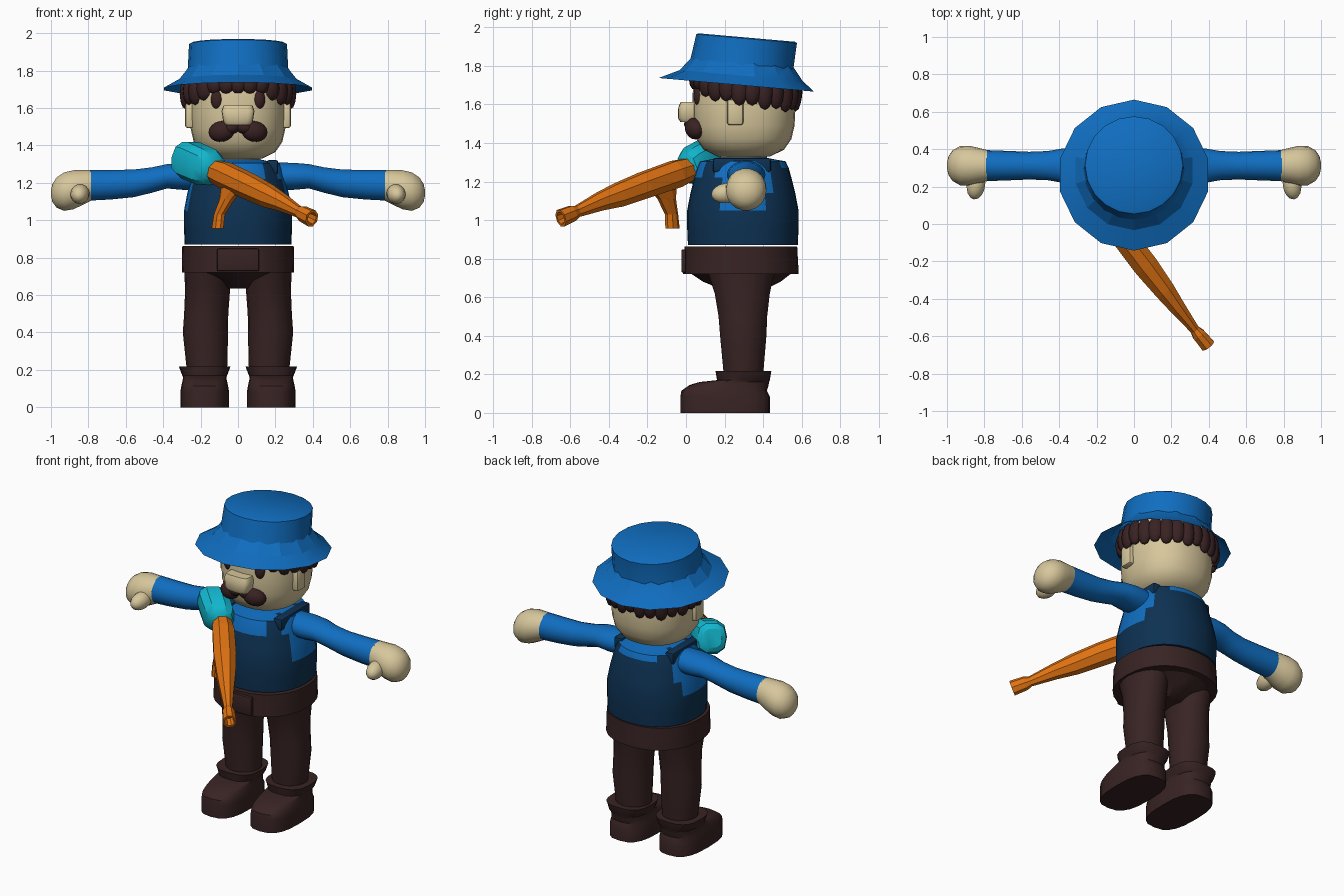
import bpy, bmesh, math
from mathutils import Vector, Matrix

if "Cube" in bpy.data.objects:
    bpy.data.objects.remove(bpy.data.objects["Cube"])

X, Y, Z = Vector((1, 0, 0)), Vector((0, 1, 0)), Vector((0, 0, 1))


def material(name, rgb):
    m = bpy.data.materials.new(name)
    m.diffuse_color = (*rgb, 1)
    m.use_nodes = True
    m.node_tree.nodes["Principled BSDF"].inputs["Base Color"].default_value = m.diffuse_color
    return m


BLUE = material("blue cloth", (0.005, 0.155, 0.53))
NAVY = material("navy vest", (0.004, 0.031, 0.085))
BROWN = material("dark brown leather", (0.040, 0.017, 0.017))
HAIR = material("dark brown hair", (0.042, 0.016, 0.017))
SKIN = material("skin", (0.68, 0.57, 0.33))
ORANGE = material("orange", (0.74, 0.17, 0.006))
CYAN = material("cyan", (0.006, 0.47, 0.62))


def finish(name, bm, mats, angle=35):
    bmesh.ops.recalc_face_normals(bm, faces=bm.faces)
    me = bpy.data.meshes.new(name)
    bm.to_mesh(me)
    bm.free()
    for m in mats:
        me.materials.append(m)
    ob = bpy.data.objects.new(name, me)
    bpy.context.collection.objects.link(ob)
    bpy.ops.object.select_all(action='DESELECT')
    ob.select_set(True)
    bpy.context.view_layer.objects.active = ob
    if angle:
        bpy.ops.object.shade_smooth_by_angle(angle=math.radians(angle))
    return ob


def loft(name, rings, mats, n=20, u=X, v=Y, power=2, caps=(True, True), rule=None, angle=35, phase=0):
    """Skin rings of (centre, radius along u, radius along v); power > 2 squares the section."""
    bm = bmesh.new()
    loops = []
    for c, ru, rv in rings:
        loop = []
        for i in range(n):
            a = 2 * math.pi * (i + phase) / n
            co, si = math.cos(a), math.sin(a)
            pu = math.copysign(abs(co) ** (2 / power), co)
            pv = math.copysign(abs(si) ** (2 / power), si)
            loop.append(bm.verts.new(Vector(c) + u * ru * pu + v * rv * pv))
        loops.append(loop)
    for a, b in zip(loops, loops[1:]):
        for i in range(n):
            bm.faces.new((a[i], a[(i + 1) % n], b[(i + 1) % n], b[i]))
    if caps[0]:
        bm.faces.new(loops[0][::-1])
    if caps[1]:
        bm.faces.new(loops[-1])
    if rule:
        for f in bm.faces:
            f.material_index = rule(f.calc_center_median())
    return finish(name, bm, mats, angle)


def ball(name, c, r, mat, rot=(0, 0, 0), segs=14, rings=9):
    bm = bmesh.new()
    m = Matrix.Translation(c)
    for a, ax in zip(rot, 'XYZ'):
        m = m @ Matrix.Rotation(math.radians(a), 4, ax)
    bmesh.ops.create_uvsphere(bm, u_segments=segs, v_segments=rings, radius=1,
                              matrix=m @ Matrix.Diagonal((*r, 1)))
    return finish(name, bm, [mat], 50)


def box(name, c, size, mat, bevel=0.0, taper=1.0):
    """Bevelled box whose top is scaled in x by taper."""
    bm = bmesh.new()
    bmesh.ops.create_cube(bm, size=1)
    for w in bm.verts:
        k = taper if w.co.z > 0 else 1
        w.co = Vector(c) + Vector((w.co.x * size[0] * k, w.co.y * size[1], w.co.z * size[2]))
    if bevel:
        bmesh.ops.bevel(bm, geom=bm.edges[:], offset=bevel, segments=2, affect='EDGES', profile=0.5)
    return finish(name, bm, [mat])


# Hat: flared brim and slightly tapered crown, tilted backwards
tilt = Matrix.Rotation(math.radians(-5), 3, 'X')
pivot = Vector((0, 0.29, 1.80))
tu, tv, tn = X, tilt @ Y, tilt @ Z


def hat_ring(r, h, back=0.0):
    return (pivot + tn * h + tv * back, r, r)


loft("hat_brim", [hat_ring(0.405, -0.10, -0.02), hat_ring(0.32, -0.05), hat_ring(0.265, 0.02)],
     [BLUE], 14, tu, tv, caps=(False, False), angle=20, phase=0.5)
loft("hat_crown", [hat_ring(0.275, -0.03), hat_ring(0.268, 0.02), hat_ring(0.262, 0.143, 0.012),
                   hat_ring(0.252, 0.149, 0.012)], [BLUE], 20, tu, tv, caps=(False, True))

# Head: rounded lathe with a flat chin
head = [(0.13, 1.33), (0.20, 1.365), (0.237, 1.42), (0.253, 1.49), (0.257, 1.57),
        (0.255, 1.66), (0.245, 1.74), (0.20, 1.81), (0.08, 1.84)]
loft("head", [((0, 0.30, z), r, r * 1.04) for r, z in head], [SKIN], 28, power=2.25)
loft("neck", [((0, 0.30, z), 0.12, 0.12) for z in (1.28, 1.34)], [SKIN], 16)

# Face
loft("nose", [((0, 0.02, 1.51), 0.068, 0.05), ((0, 0.01, 1.53), 0.08, 0.052),
              ((0, 0.01, 1.585), 0.088, 0.05), ((0, 0.015, 1.613), 0.078, 0.043)], [SKIN], 16, power=4)
for s, side in ((-1, "right"), (1, "left")):
    ball(f"moustache_{side}", (s * 0.088, 0.045, 1.475), (0.072, 0.048, 0.055), HAIR, (0, s * 12, s * 18))
    ball(f"moustache_inner_{side}", (s * 0.032, 0.03, 1.498), (0.05, 0.04, 0.036), HAIR, (0, s * 15, 0))
    ball(f"eye_{side}", (s * 0.115, 0.062, 1.645), (0.031, 0.022, 0.05), HAIR, (0, 0, s * 18))
    box(f"ear_{side}", (s * 0.258, 0.255, 1.56), (0.05, 0.085, 0.135), SKIN, 0.015)

# Hair: ring of overlapping locks, longer towards the back
for i in range(26):
    a = 2 * math.pi * i / 26
    back = (1 - math.cos(a)) / 2
    side = abs(math.sin(a))
    low = 1.665 - 0.055 * side - 0.09 * back ** 2 + (0.012 if i % 2 else 0)
    if side < 0.6 and back < 0.5:
        low = 1.675
    top = 1.775 - 0.035 * back
    r = 0.262 + 0.02 * side
    c = (r * math.sin(a), 0.31 - r * math.cos(a), (low + top) / 2)
    ball(f"hair_lock_{i}", c, (0.046, 0.032, (top - low) / 2), HAIR, (0, 0, math.degrees(a)), 8, 6)


# Torso: vest with blue shirt showing at neck and armholes
def vest_rule(c):
    armhole = abs(c.x) > 0.17 and abs(c.y - 0.30) < 0.13 and c.z > 1.05
    neck = c.z > (1.225 if c.y < 0.3 else 1.27) and abs(c.x) < 0.15
    return 1 if armhole or neck else 0


torso = [(0.285, 0.87), (0.289, 0.96), (0.289, 1.05), (0.272, 1.14), (0.252, 1.22), (0.238, 1.27),
         (0.222, 1.305), (0.15, 1.318), (0.12, 1.325)]
loft("vest", [((0, 0.295, z), r, r) for r, z in torso], [NAVY, BLUE], 32, power=2.2, rule=vest_rule)
for s, side in ((-1, "right"), (1, "left")):
    box(f"vest_strap_{side}", (s * 0.185, 0.29, 1.285), (0.06, 0.30, 0.075), NAVY, 0.012)

# Waistband, buckle and hips
loft("waistband", [((0, 0.285, 0.72), 0.300, 0.300), ((0, 0.285, 0.862), 0.298, 0.292)], [BROWN], 28, power=2.2)
loft("hips", [((0, 0.30, 0.635), 0.07, 0.10), ((0, 0.29, 0.68), 0.11, 0.20), ((0, 0.285, 0.73), 0.26, 0.27)],
     [BROWN], 20)
box("buckle", (0, -0.012, 0.788), (0.225, 0.025, 0.12), BROWN, 0.008)

# Legs, boots, arms and hands on both sides
leg = [(0.165, 0.285, 0.74, 0.122, 0.178), (0.163, 0.292, 0.62, 0.120, 0.145), (0.170, 0.295, 0.50, 0.118, 0.128),
       (0.174, 0.297, 0.40, 0.121, 0.122), (0.166, 0.298, 0.20, 0.108, 0.104)]
boot = [(0.203, 0.232, 0.0), (0.203, 0.232, 0.085), (0.198, 0.222, 0.115), (0.224, 0.205, 0.145),
        (0.250, 0.180, 0.16), (0.298, 0.137, 0.17), (0.298, 0.145, 0.218)]
width = [0.130, 0.130, 0.125, 0.118, 0.115, 0.120, 0.138]
arm = [(0.19, 1.235, 0.09, 0.075), (0.30, 1.235, 0.10, 0.073), (0.38, 1.235, 0.092, 0.066), (0.46, 1.215, 0.078, 0.069),
       (0.56, 1.197, 0.074, 0.075), (0.68, 1.190, 0.079, 0.080), (0.79, 1.187, 0.083, 0.083)]
hand = [(0.785, 1.187, 0.083, 0.083), (0.83, 1.175, 0.095, 0.094), (0.88, 1.163, 0.106, 0.106),
        (0.93, 1.153, 0.105, 0.104), (0.97, 1.148, 0.082, 0.082), (0.992, 1.146, 0.05, 0.05), (1.0, 1.145, 0.015, 0.015)]
for s, side in ((-1, "right"), (1, "left")):
    loft(f"leg_{side}", [((s * x, y, z), rx, ry) for x, y, z, rx, ry in leg], [BROWN], 18)
    loft(f"boot_{side}", [((s * 0.178, y, z), w, ry) for (y, ry, z), w in zip(boot, width)], [BROWN], 20,
         power=2.8, angle=30)
    loft(f"sleeve_{side}", [((s * x, 0.312, z), ry, rz) for x, z, ry, rz in arm], [BLUE], 18, Y, Z)
    loft(f"hand_{side}", [((s * x, 0.312, z), ry, rz) for x, z, ry, rz in hand], [SKIN], 18, Y, Z, angle=50)
    ball(f"thumb_{side}", (s * 0.845, 0.21, 1.14), (0.05, 0.08, 0.052), SKIN, (8, 0, s * 8))

# Blaster: faceted barrel with hollow flared muzzle, grip and cyan tank
axis = Vector((0.51, -0.66, -0.26)).normalized()
across = axis.cross(Z).normalized()
upright = across.cross(axis).normalized()
barrel = [((-0.13, 0.02, 1.265), 0.058, 0.062), ((-0.07, -0.05, 1.24), 0.07, 0.075), ((0.06, -0.22, 1.18), 0.072, 0.072),
          ((0.16, -0.35, 1.13), 0.060, 0.066), ((0.235, -0.45, 1.095), 0.045, 0.05), ((0.325, -0.565, 1.045), 0.027, 0.032),
          ((0.345, -0.59, 1.035), 0.038, 0.044), ((0.395, -0.65, 1.01), 0.042, 0.048),
          ((0.395, -0.65, 1.01), 0.029, 0.034), ((0.36, -0.61, 1.027), 0.024, 0.028)]
loft("blaster_barrel", barrel, [ORANGE], 8, across, upright, angle=0, phase=0.5)
flat = Vector((axis.x, axis.y, 0)).normalized()
loft("blaster_grip", [((-0.11, -0.07, 0.957), 0.042, 0.028), ((-0.10, -0.075, 1.03), 0.038, 0.028),
                      ((-0.06, -0.10, 1.11), 0.055, 0.034), ((-0.02, -0.13, 1.19), 0.10, 0.04)],
     [ORANGE], 8, flat, across, angle=0, phase=0.5)
tank = [(-0.02, 0.05), (0.0, 0.078), (0.045, 0.098), (0.17, 0.10), (0.215, 0.085), (0.235, 0.055)]
start = Vector((-0.135, 0.01, 1.268))
back = Vector((-0.17, 0.15, 0.075)).normalized()
loft("blaster_tank", [(start + back * d, r, r * 1.05) for d, r in tank], [CYAN], 10, across, upright, power=2.6,
     angle=30)
